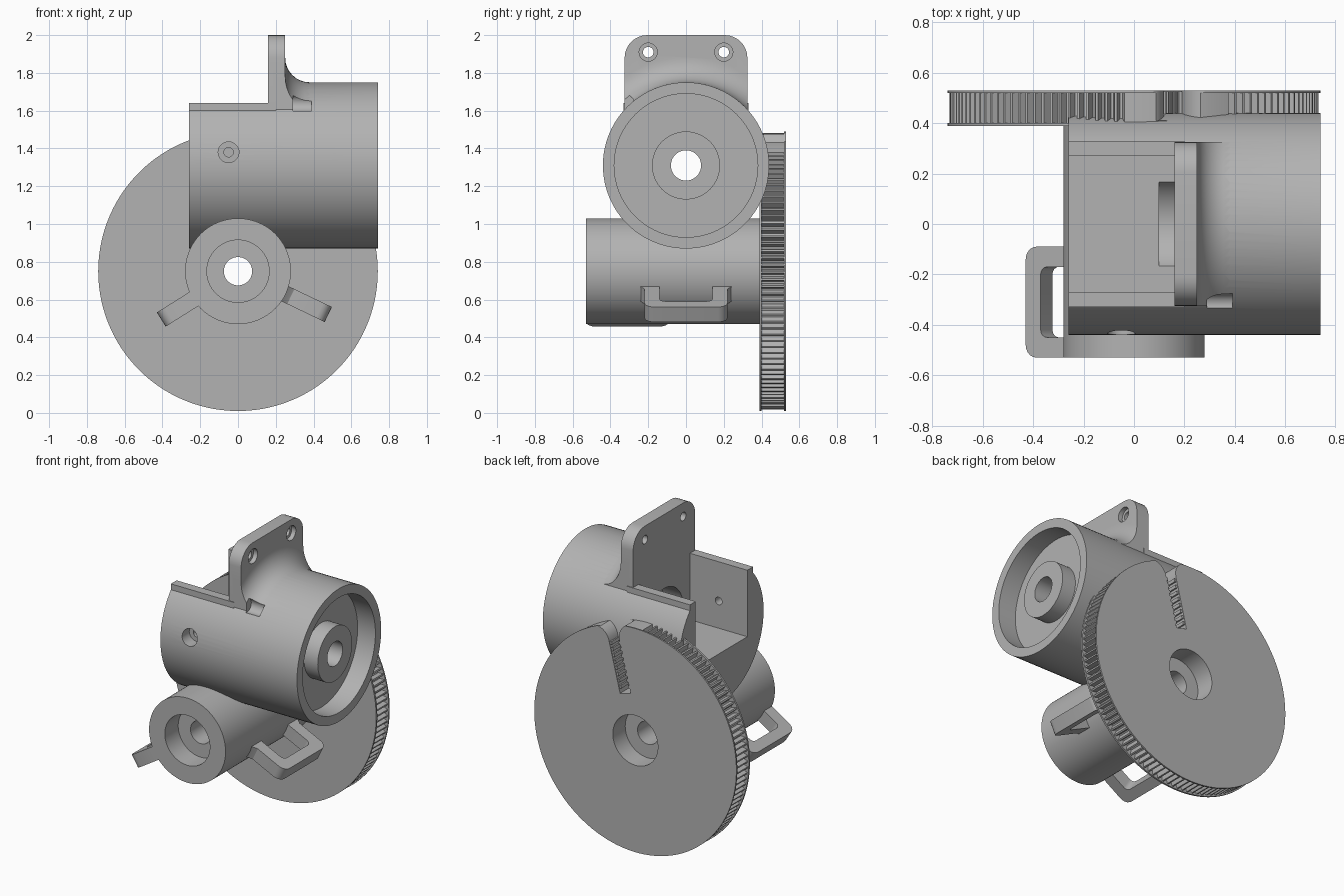
import bpy, bmesh
from math import sin, cos, pi, radians, atan2

cube = bpy.data.objects.get("Cube")
if cube:
    bpy.data.objects.remove(cube)

grey = bpy.data.materials.new("plain grey")
grey.use_nodes = True
COLOUR = (0.45, 0.45, 0.45, 1)
grey.diffuse_color = COLOUR
grey.node_tree.nodes["Principled BSDF"].inputs["Base Color"].default_value = COLOUR

PLACE = {"X": lambda a, b, t: (t, a, b),
         "Y": lambda a, b, t: (a, t, b),
         "Z": lambda a, b, t: (a, b, t)}


def finish(name, bm):
    bmesh.ops.recalc_face_normals(bm, faces=bm.faces)
    mesh = bpy.data.meshes.new(name)
    bm.to_mesh(mesh)
    bm.free()
    mesh.materials.append(grey)
    obj = bpy.data.objects.new(name, mesh)
    bpy.context.collection.objects.link(obj)
    return obj


def prism(name, points, axis, start, end):
    """Extrude a flat outline along an axis."""
    bm = bmesh.new()
    rings = [[bm.verts.new(PLACE[axis](a, b, t)) for a, b in points] for t in (start, end)]
    bm.faces.new(rings[0])
    bm.faces.new(rings[1])
    for i in range(len(points)):
        j = (i + 1) % len(points)
        bm.faces.new((rings[0][i], rings[0][j], rings[1][j], rings[1][i]))
    return finish(name, bm)


def arc(a, b, r, start, end, n):
    steps = [radians(start + (end - start) * i / n) for i in range(n + 1)]
    return [(a + r * cos(s), b + r * sin(s)) for s in steps]


def rod(name, a, b, r, axis, start, end, n=96):
    return prism(name, arc(a, b, r, 0, 360, n)[:-1], axis, start, end)


def box(name, x0, x1, y0, y1, z0, z1):
    return prism(name, [(x0, y0), (x1, y0), (x1, y1), (x0, y1)], "Z", z0, z1)


def combine(obj, operation, *others):
    for other in others:
        mod = obj.modifiers.new("combine", "BOOLEAN")
        mod.operation, mod.solver, mod.object = operation, "EXACT", other
        bpy.context.view_layer.objects.active = obj
        bpy.ops.object.modifier_apply(modifier=mod.name)
        bpy.data.objects.remove(other)


# Drum housing along x
DRUM_Z, DRUM_R = 1.31, 0.44
drum = rod("drum_housing", 0, DRUM_Z, DRUM_R, "X", -0.26, 0.74)

# Upright mounting tab with rounded corners
tab_outline = ([(-0.325, 1.25), (0.325, 1.25)]
               + arc(0.205, 1.88, 0.12, 0, 90, 8) + arc(-0.205, 1.88, 0.12, 90, 180, 8))
tab = prism("mounting_tab", tab_outline, "X", 0.16, 0.25)

# Turned fillet between tab and drum
bm = bmesh.new()
curve = arc(0.38, DRUM_R + 0.13, 0.13, 180, 270, 8)
profile = [(0.2, 0.3), (0.2, DRUM_R + 0.13)] + curve + [(0.42, DRUM_R - 0.01), (0.42, 0.3)]
rings = []
for k in range(33):
    s = radians(20 + 140 * k / 32)
    rings.append([bm.verts.new((x, r * cos(s), DRUM_Z + r * sin(s))) for x, r in profile])
for p, q in zip(rings, rings[1:]):
    for i in range(len(profile)):
        j = (i + 1) % len(profile)
        bm.faces.new((p[i], p[j], q[j], q[i]))
bm.faces.new(rings[0])
bm.faces.new(rings[-1])
fillet = finish("tab_fillet", bm)
combine(fillet, "INTERSECT", box("trim", 0.1, 0.6, -0.325, 0.325, 1.4, 2.0))

# Side plates, pocket and cup
plates = [box("side_plate", -0.26, 0.2, min(s * 0.25, s * 0.33), max(s * 0.25, s * 0.33), 1.3, 1.64)
          for s in (-1, 1)]
combine(drum, "UNION", *plates)
combine(drum, "DIFFERENCE",
        box("pocket", -0.4, 0.16, -0.27, 0.27, 1.2, 2.2),
        box("top_trim", -0.4, 0.16, -0.6, 0.6, 1.64, 2.2),
        rod("cup", 0, DRUM_Z, 0.38, "X", 0.61, 0.9))
combine(drum, "UNION", tab, fillet, rod("hub", 0, DRUM_Z, 0.18, "X", 0.55, 0.71, 64))
combine(drum, "DIFFERENCE",
        rod("bore", 0, DRUM_Z, 0.08, "X", 0, 0.9, 48),
        rod("seat", 0, DRUM_Z, 0.2, "X", 0.1, 0.3, 64),
        rod("screw_head", -0.05, 1.38, 0.055, "Y", -0.6, -0.36, 32),
        rod("screw_hole", -0.05, 1.38, 0.025, "Y", -0.6, -0.2, 24),
        rod("access_hole", -0.32, 1.64, 0.045, "X", 0.29, 0.39, 24))

# Tab screw holes
for y in (-0.2, 0.2):
    combine(drum, "DIFFERENCE",
            rod("tab_hole", y, 1.91, 0.028, "X", 0, 0.5, 24),
            rod("tab_sink", y, 1.91, 0.048, "X", 0.22, 0.5, 32))

# Axle sleeve along y
AXLE_Z = 0.75
sleeve = rod("axle_sleeve", 0, AXLE_Z, 0.28, "Y", -0.53, 0.40)
combine(sleeve, "DIFFERENCE",
        rod("axle_bore", 0, AXLE_Z, 0.075, "Y", -0.7, 0.7, 48),
        rod("bearing_seat", 0, AXLE_Z, 0.165, "Y", -0.7, -0.39, 64))


# Toothed wheel with a radial slot
SLOT = radians(14)


def slot_place(w, r):
    return (r * sin(SLOT) + w * cos(SLOT), AXLE_Z + r * cos(SLOT) - w * sin(SLOT))


TEETH = 120
outline = []
for i in range(TEETH * 4):
    s = 2 * pi * i / (TEETH * 4)
    from_slot = abs(atan2(sin(s - SLOT), cos(s - SLOT)))
    r = 0.7 if i % 4 in (2, 3) and from_slot > radians(17) else 0.732
    outline.append((r * sin(s), AXLE_Z + r * cos(s)))
wheel = prism("toothed_wheel", outline, "Y", 0.395, 0.525)
front_flange = rod("front_flange", 0, AXLE_Z, 0.74, "Y", 0.388, 0.40, 160)
back_flange = rod("back_flange", 0, AXLE_Z, 0.74, "Y", 0.52, 0.53, 160)

mouth = arc(0.14, 0.64, 0.1, 180, 90, 8)
slot_outline = ([(-0.04, 0.3), (0.04, 0.3)] + mouth + [(0.14, 0.8), (-0.14, 0.8)]
                + [(-w, r) for w, r in reversed(mouth)])
for part in (wheel, front_flange, back_flange):
    combine(part, "DIFFERENCE", rod("wheel_bore", 0, AXLE_Z, 0.165, "Y", 0.3, 0.7, 64))
for part in (wheel, back_flange):
    combine(part, "DIFFERENCE",
            prism("slot", [slot_place(w, r) for w, r in slot_outline], "Y", 0.41, 0.7))

# Ridges gripping inside the slot
for side in (-1, 1):
    for k in range(8):
        r = 0.33 + 0.04 * k
        ridge = [(0.045, r), (0.026, r), (0.026, r + 0.02), (0.045, r + 0.02)]
        prism("slot_ridge", [slot_place(side * w, h) for w, h in ridge], "Y", 0.405, 0.525)


# Loop handles on the sleeve
def handle(name, reach, centre, flare, angle):
    half = [(0.24, 0.14), (0.24, 0.22 + flare), (0.27, 0.22 + flare * 0.4), (0.31, 0.22)]
    half += arc(reach - 0.05, 0.17, 0.05, 90, 0, 5)
    inner = arc(reach - 0.1, 0.11, 0.03, 0, 90, 4)
    upper = half
    points = ([(u, centre + v) for u, v in upper]
              + [(u, centre - v) for u, v in reversed(upper)]
              + [(u, centre - v) for u, v in reversed(inner)]
              + [(u, centre + v) for u, v in inner])
    obj = prism(name, points, "Z", -0.044, 0.044)
    obj.rotation_euler.y = angle
    obj.location.z = AXLE_Z


handle("left_handle", 0.53, 0, 0.06, atan2(0.23, 0.48))
handle("right_handle", 0.48, -0.31, 0, atan2(0.255, -0.405))

# Smooth round surfaces, keep crisp edges
bpy.ops.object.select_all(action="DESELECT")
for obj in bpy.context.collection.objects:
    if obj.type == "MESH":
        obj.select_set(True)
        bpy.context.view_layer.objects.active = obj
bpy.ops.object.shade_smooth_by_angle(angle=radians(25))
